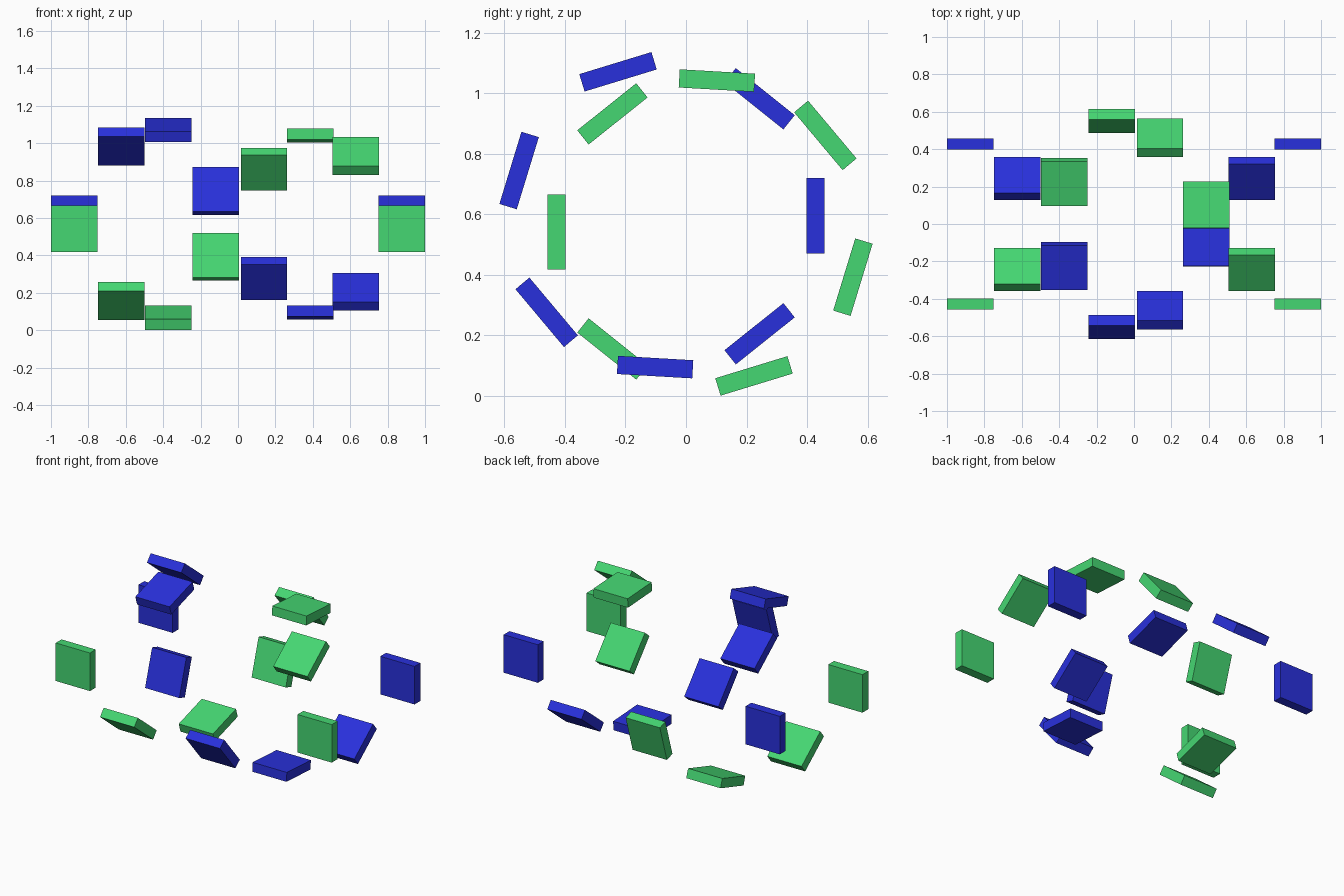
import bpy
from math import cos, sin, radians

if "Cube" in bpy.data.objects:
    bpy.data.objects.remove(bpy.data.objects["Cube"])

WIDTH, THICK, TALL = 0.248, 0.06, 0.249
AXIS_Z = 0.5685

def material(name, rgb):
    m = bpy.data.materials.new(name)
    m.diffuse_color = (*rgb, 1)
    m.use_nodes = True
    m.node_tree.nodes["Principled BSDF"].inputs["Base Color"].default_value = m.diffuse_color
    return m

blue = material("blue", (0.022, 0.03, 0.72))
green = material("green", (0.06, 0.68, 0.17))

# Each station: x, y and z offset from the axis, tilt about x in degrees
stations = [
    (-0.876, 0.428, 0.027, 0),
    (-0.624, 0.243, 0.413, 51.4),
    (-0.373, -0.2245, 0.502, 107),
    (-0.118, -0.551, 0.176, 163),
    (0.139, -0.460, -0.292, 220),
    (0.387, -0.102, -0.473, 266.7),
    (0.630, 0.243, -0.363, 308.6),
    (0.876, 0.428, 0.027, 360),
]

def slab(name, x, y, z, tilt, mat):
    bpy.ops.mesh.primitive_cube_add(size=1, location=(x, y, AXIS_Z + z),
                                    rotation=(radians(tilt), 0, 0))
    ob = bpy.context.object
    ob.name = name
    ob.scale = (WIDTH, THICK, TALL)
    ob.data.materials.append(mat)

# Two opposite strands of slabs winding once around the x axis
for i, (x, y, z, tilt) in enumerate(stations, 1):
    slab(f"blue_strand_slab_{i}", x, y, z, tilt, blue)
    slab(f"green_strand_slab_{i}", x, -y, -z, tilt + 180, green)
